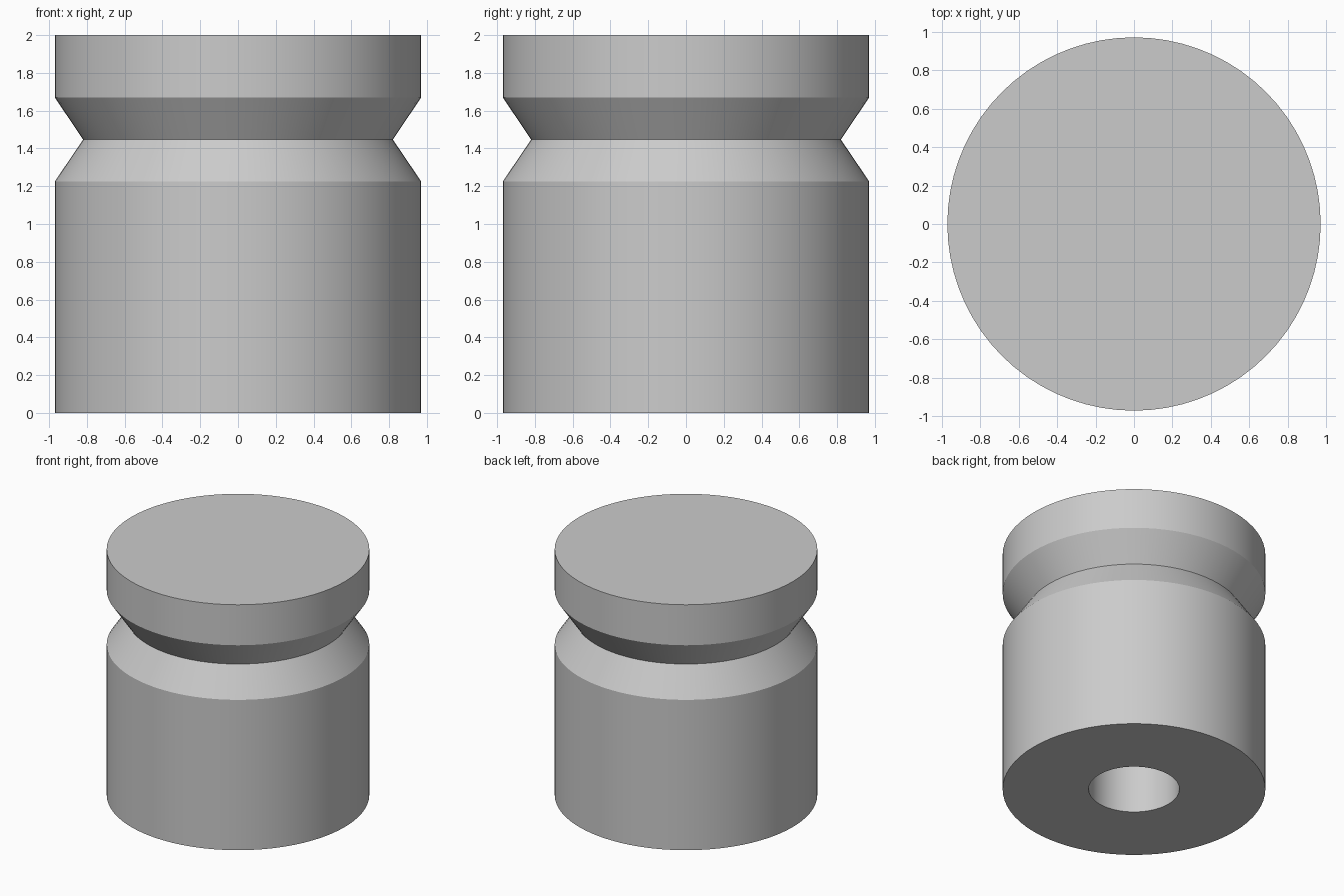
import bpy
import bmesh
import math

SIDES = 72

cube = bpy.data.objects.get("Cube")
if cube:
    bpy.data.objects.remove(cube, do_unlink=True)

# Plain grey material
grey = bpy.data.materials.new("light_grey")
grey.use_nodes = True
colour = (0.6, 0.6, 0.6, 1)
grey.diffuse_color = colour
grey.node_tree.nodes["Principled BSDF"].inputs["Base Color"].default_value = colour

# Half section: flat top, V groove, straight body, blind hole from below
profile = [(0, 2), (0.97, 2), (0.97, 1.67), (0.82, 1.447), (0.97, 1.225),
           (0.97, 0), (0.335, 0), (0.335, 1.1), (0, 1.1)]


def lathe(name, points, material):
    """Turn a half section around the z axis into a closed solid."""
    bm = bmesh.new()
    verts = [bm.verts.new((r, 0, z)) for r, z in points]
    edges = [bm.edges.new(pair) for pair in zip(verts, verts[1:])]
    bmesh.ops.spin(bm, geom=verts + edges, cent=(0, 0, 0), axis=(0, 0, 1),
                   angle=math.tau, steps=SIDES, use_duplicate=False)
    bmesh.ops.remove_doubles(bm, verts=bm.verts, dist=0.0001)
    bmesh.ops.recalc_face_normals(bm, faces=bm.faces)
    mesh = bpy.data.meshes.new(name)
    bm.to_mesh(mesh)
    bm.free()
    mesh.materials.append(material)
    obj = bpy.data.objects.new(name, mesh)
    bpy.context.collection.objects.link(obj)
    return obj


# Grooved knob with rounded sides and crisp rims
knob = lathe("grooved_knob", profile, grey)
bpy.ops.object.select_all(action="DESELECT")
knob.select_set(True)
bpy.context.view_layer.objects.active = knob
bpy.ops.object.shade_smooth_by_angle(angle=math.radians(20))
